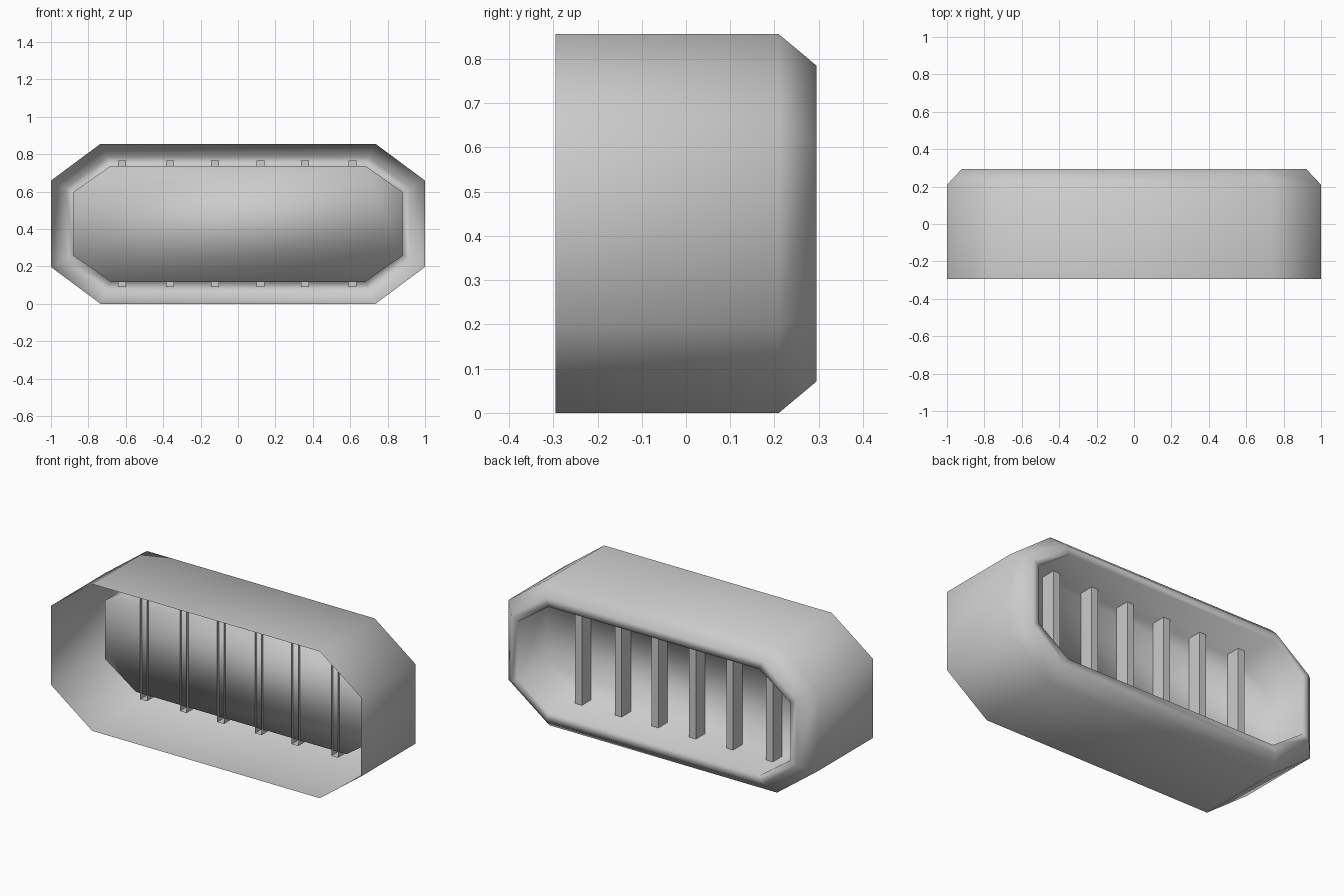
import bpy, bmesh

if "Cube" in bpy.data.objects:
    bpy.data.objects.remove(bpy.data.objects["Cube"])

ZC = 0.428  # mid height of the housing


def finish(bm, name, smooth):
    me = bpy.data.meshes.new(name)
    for f in bm.faces:
        f.smooth = smooth
    bm.to_mesh(me)
    bm.free()
    ob = bpy.data.objects.new(name, me)
    bpy.context.collection.objects.link(ob)
    return ob


def octagon(bm, y, hx, cx, hz, cz):
    # hx, hz: half extents; cx, cz: where the cut corners start
    pts = [(hx, -cz), (hx, cz), (cx, hz), (-cx, hz),
           (-hx, cz), (-hx, -cz), (-cx, -hz), (cx, -hz)]
    return [bm.verts.new((x, y, ZC + z)) for x, z in pts]


# Housing: open front shell, chamfered back rim, recess wall and back panel
bm = bmesh.new()
rings = [octagon(bm, *r) for r in (
    (-0.295, 1.0, 0.735, 0.428, 0.231),
    (0.21, 1.0, 0.735, 0.428, 0.231),
    (0.295, 0.92, 0.70, 0.357, 0.19),
    (0.295, 0.88, 0.68, 0.31, 0.17),
    (0.03, 0.88, 0.68, 0.31, 0.17))]
for a, b in zip(rings, rings[1:]):
    for i in range(8):
        j = (i + 1) % 8
        bm.faces.new((a[i], b[i], b[j], a[j]))
bm.faces.new(rings[-1][::-1])
finish(bm, "housing", True)


# Grille bars: channels open to the front, slightly piercing the panel
def bar(x, name):
    bm = bmesh.new()
    bmesh.ops.create_cube(bm, size=1)
    front = [f for f in bm.faces if f.normal.y < -0.5]
    bmesh.ops.delete(bm, geom=front, context='FACES_ONLY')
    for v in bm.verts:
        v.co.x = x + v.co.x * 0.043
        v.co.y = 0.065 + v.co.y * 0.10
        v.co.z = ZC + v.co.z * 0.675
    finish(bm, name, False)


for n, x in enumerate((-0.62, -0.363, -0.123, 0.12, 0.357, 0.613)):
    bar(x, f"grille_bar_{n + 1}")
